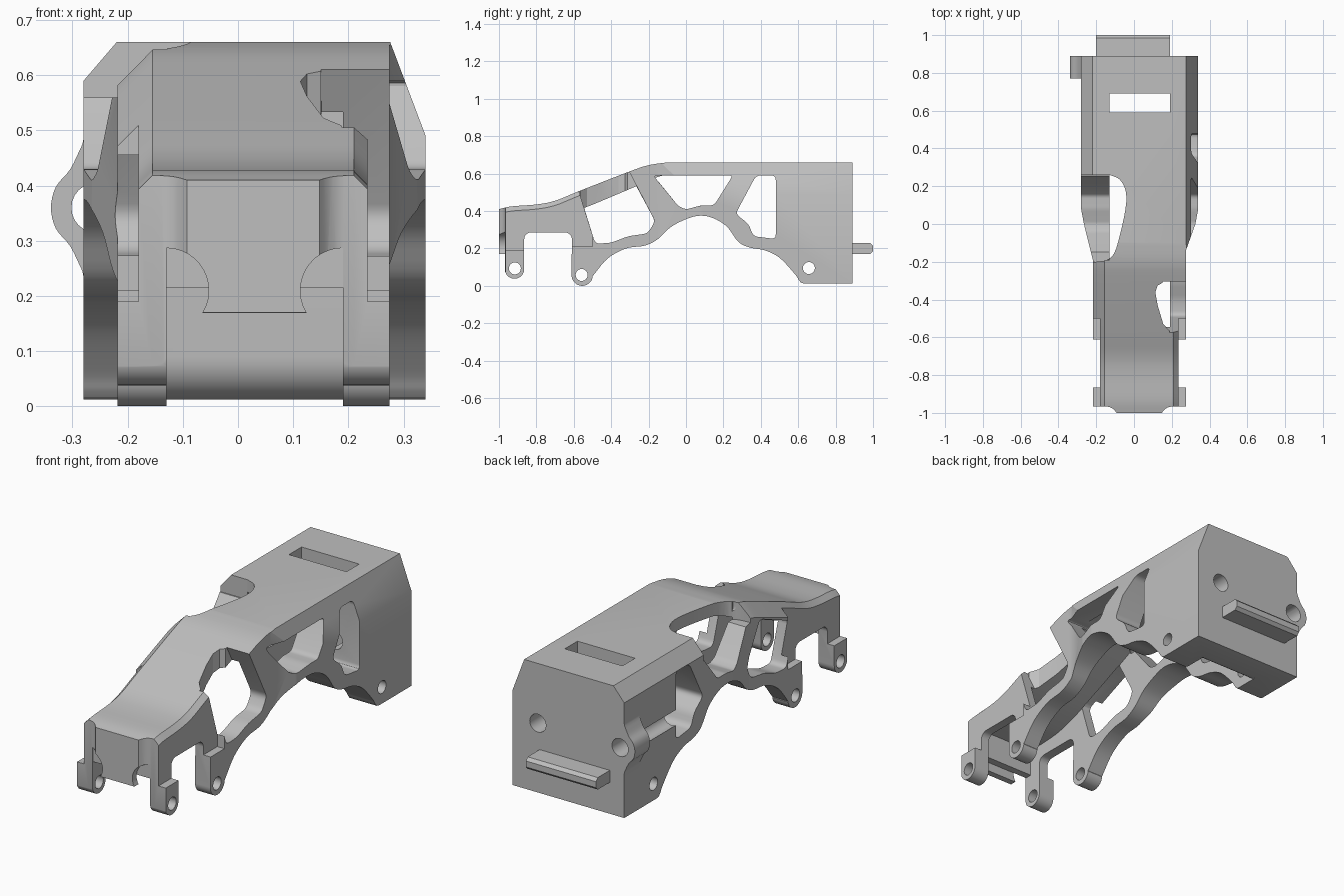
import bpy, bmesh, math
from mathutils import Vector

if "Cube" in bpy.data.objects:
    bpy.data.objects.remove(bpy.data.objects["Cube"])

GREY = bpy.data.materials.new("plain grey")
GREY.use_nodes = True
GREY.diffuse_color = (0.52, 0.52, 0.52, 1)
GREY.node_tree.nodes["Principled BSDF"].inputs["Base Color"].default_value = (0.52, 0.52, 0.52, 1)


def place(axis, p, d):
    """Point p of a profile, pushed to depth d along the axis."""
    a, b = p
    return {"X": (d, a, b), "Y": (a, d, b), "Z": (a, b, d)}[axis]


def loft(name, rings):
    bm = bmesh.new()
    loops = [[bm.verts.new(c) for c in ring] for ring in rings]
    for lo, hi in zip(loops, loops[1:]):
        for i in range(len(lo)):
            j = (i + 1) % len(lo)
            bm.faces.new((lo[i], lo[j], hi[j], hi[i]))
    bm.faces.new(loops[0][::-1])
    bm.faces.new(loops[-1])
    bmesh.ops.recalc_face_normals(bm, faces=bm.faces)
    mesh = bpy.data.meshes.new(name)
    bm.to_mesh(mesh)
    bm.free()
    mesh.materials.append(GREY)
    ob = bpy.data.objects.new(name, mesh)
    bpy.context.collection.objects.link(ob)
    return ob


def prism(name, axis, pts, d0, d1):
    return loft(name, [[place(axis, p, d) for p in pts] for d in (d0, d1)])


def box(name, x, y, z):
    return prism(name, "Z", [(x[0], y[0]), (x[1], y[0]), (x[1], y[1]), (x[0], y[1])], *z)


def arc(cx, cz, r, a0, a1, n=16):
    angles = [math.radians(a0 + (a1 - a0) * i / n) for i in range(n + 1)]
    return [(cx + r * math.cos(a), cz + r * math.sin(a)) for a in angles]


def spline(pts, n=5):
    """Smooth curve through the points."""
    v = [Vector(p) for p in pts]
    v = [2 * v[0] - v[1]] + v + [2 * v[-1] - v[-2]]
    out = []
    for a, b, c, d in zip(v, v[1:], v[2:], v[3:]):
        for i in range(n):
            t = i / n
            out.append(tuple(0.5 * (2 * b + (c - a) * t + (2 * a - 5 * b + 4 * c - d) * t**2
                                    + (3 * b - a - 3 * c + d) * t**3)))
    return out + [tuple(pts[-1])]


def rounded(pts, r, n=4):
    """Polygon with its corners rounded off."""
    out = []
    for i, p in enumerate(pts):
        p, a, b = Vector(p), Vector(pts[i - 1]), Vector(pts[(i + 1) % len(pts)])
        s = p + (a - p).normalized() * min(r, (a - p).length * 0.45)
        e = p + (b - p).normalized() * min(r, (b - p).length * 0.45)
        for k in range(n + 1):
            t = k / n
            out.append(tuple(s * (1 - t)**2 + p * (2 * t * (1 - t)) + e * t**2))
    return out


def combine(target, tool, operation="DIFFERENCE"):
    tool.hide_render = True
    mod = target.modifiers.new("shape", "BOOLEAN")
    mod.operation, mod.object, mod.solver = operation, tool, "EXACT"
    dg = bpy.context.evaluated_depsgraph_get()
    mesh = bpy.data.meshes.new_from_object(target.evaluated_get(dg))
    target.modifiers.clear()
    target.data = mesh
    bpy.data.objects.remove(tool)


# Side outline: roof, back, belly arches, middle foot, front foot
roof = spline([(-1, .41), (-.93, .425), (-.8, .435), (-.7, .455), (-.57, .507),
               (-.3, .612), (-.2, .645), (-.1, .66)])
belly = spline([(.605, .028), (.58, .065), (.5, .15), (.42, .19), (.34, .205), (.28, .235),
                (.22, .315), (.15, .36), (.08, .375), (.01, .36), (-.08, .315),
                (-.15, .25), (-.22, .215), (-.32, .2), (-.42, .145), (-.5, .05)])
side = roof + [(.89, .66), (.89, .012), (.63, .012), (.615, .017)] + belly
side += arc(-.555, .057, .057, -10, -180) + arc(-.645, .25, .035, 0, 90, 5)
side += arc(-.83, .25, .035, 90, 180, 5) + arc(-.917, .09, .052, 0, -180)
side += [(-.969, .17), (-1, .17)]
body = prism("bridge_body", "X", side, -.5, .5)

# Plan outline: wide back, tapered waist, narrow nose with hollow corners
nose = spline([(-.155, -.966), (-.13, -.969), (-.108, -.981), (-.09, -1.003)], 3)
mirrored_nose = [(.055 - x, y) for x, y in reversed(nose)]
plan = [(-.28, 1), (-.28, .08), (-.265, .0), (-.218, -.19), (-.218, -.966)] + nose
plan += mirrored_nose + [(.275, -.966), (.275, -.14), (.325, .0), (.34, .08), (.34, 1)]
combine(body, prism("plan_shape", "Z", plan, -.1, .8), "INTERSECT")

# Sloped roof edges
combine(body, prism("right_back_chamfer", "Y", [(-.22, .66), (-.34, .52), (-.4, .8), (-.22, .8)], 0, 1.1))
combine(body, prism("left_back_chamfer", "Y", [(.276, .66), (.36, .4375), (.4, .8), (.276, .8)], -.25, 1.1))


def front_chamfer(xe, sign, y_end):
    path = [(-1.1, .40)] + [p for p in roof if p[0] < y_end] + ([(y_end, .66)] if y_end > -.1 else [])
    return loft("front_chamfer", [[(xe, y, z), (xe + sign * .15, y, z - .15),
                                   (xe + sign * .15, y, z + .1), (xe, y, z + .1)] for y, z in path])


combine(body, front_chamfer(-.155, -1, .02))
combine(body, front_chamfer(.21, 1, -.45))

# Set the nose walls in above the foot pads
for x in ((-.5, -.18), (.235, .5)):
    combine(body, box("nose_inset", x, (-1.1, -.75), (.19, .8)))
    combine(body, box("nose_inset", x, (-.76, -.5), (.21, .8)))

# Hollow inside, thick under the sloped roof, rounded under the back wall
ceiling = spline([(-.93, .35), (-.8, .355), (-.7, .367), (-.54, .418),
                  (-.272, .53), (-.17, .575), (-.1, .597)])
hollow = ceiling + [(.69, .6)] + arc(.77, .09, .08, 180, 260, 8)
hollow += [(.77, -.1), (-.93, -.1)]
combine(body, prism("hollow", "X", hollow, -.13, .19))

# Front wall ends above the feet; the nose panel before it has two round bites
combine(body, box("under_wall", (-.13, .19), (-.967, -.9), (-.1, .215)))
panel = [(-.13, -.1), (.19, -.1)] + arc(.19, .21, .077, 90, 212, 12)
panel += arc(-.13, .21, .077, -32, 90, 12)
combine(body, prism("nose_bites", "Y", panel, -1.1, -.966))

# Side windows
mid_low = [(.15, .43), (.08, .43), (0, .408), (-.04, .425)]
back_window = [(.375, .59), (.48, .59), (.48, .25), (.36, .265), (.335, .33), (.265, .385)]
low = [(-.165, .345), (-.205, .28), (-.31, .265), (-.4, .23), (-.485, .225)]
tall = [(-.19, .61), (-.19, .8), (.26, .8), (.26, .565)]
combine(body, prism("left_mid_window", "X", rounded([(-.175, .59), (.25, .59)] + mid_low, .02), .1, .5))
combine(body, prism("right_mid_window", "X", rounded(tall + mid_low, .015), -.5, -.129))
combine(body, prism("back_window", "X", rounded(back_window, .025), -.5, .5))
combine(body, prism("right_front_window", "X", rounded([(-.55, .435), (-.275, .55)] + low, .025), -.5, -.129))

# Left front window, which runs up through the roof in a rounded bite
left_bite = prism("left_bite", "X", rounded([(-.587, .55), (-.33, .66)] + low, .025), 0, .5)
bite_plan = [(.6, -.1), (.155, -.1), (.15, -.312), (.125, -.325), (.113, -.36), (.125, -.43),
             (.155, -.53), (.188, -.565), (.19, -.7), (.6, -.7)]
combine(left_bite, prism("bite_plan", "Z", bite_plan, -.1, .9), "INTERSECT")
combine(body, left_bite)

# Right roof opening and the slot
right_bite = [(-.4, .26)] + spline([(-.13, .26), (-.075, .235), (-.043, .17), (-.045, .08),
                                    (-.075, -.06), (-.105, -.155), (-.145, -.19), (-.2, -.2)], 3) + [(-.4, -.2)]
combine(body, prism("right_roof_bite", "Z", right_bite, .56, .8))
combine(body, box("roof_slot", (-.13, .19), (.59, .69), (.5, .8)))

# Back lug and back tongue
lug = [(-.2, .5), (-.278, .495)] + spline([(-.282, .475), (-.304, .43), (-.33, .398), (-.339, .36),
                                         (-.33, .322), (-.304, .29), (-.282, .245)], 4) + [(-.278, .225), (-.2, .225)]
combine(body, prism("lug", "Y", lug, .77, .89), "UNION")
tongue = [(.85, .17), (.985, .17), (1, .185), (1, .215), (.985, .23), (.85, .23)]
combine(body, prism("tongue", "X", tongue, -.2, .19), "UNION")

# Pin holes through the sides and bolt holes in the back
for y, z in ((-.915, .093), (-.558, .058), (.657, .095)):
    combine(body, prism("pin_hole", "X", arc(y, z, .032, 0, 345, 23), -.5, .5))
for x in (-.257, .2):
    combine(body, prism("bolt_hole", "Y", arc(x, .36, .045, 0, 345, 23), .46, 1.1))

# Smooth curves, sharp edges
bpy.context.view_layer.objects.active = body
body.select_set(True)
bpy.ops.object.shade_smooth_by_angle(angle=math.radians(25))
